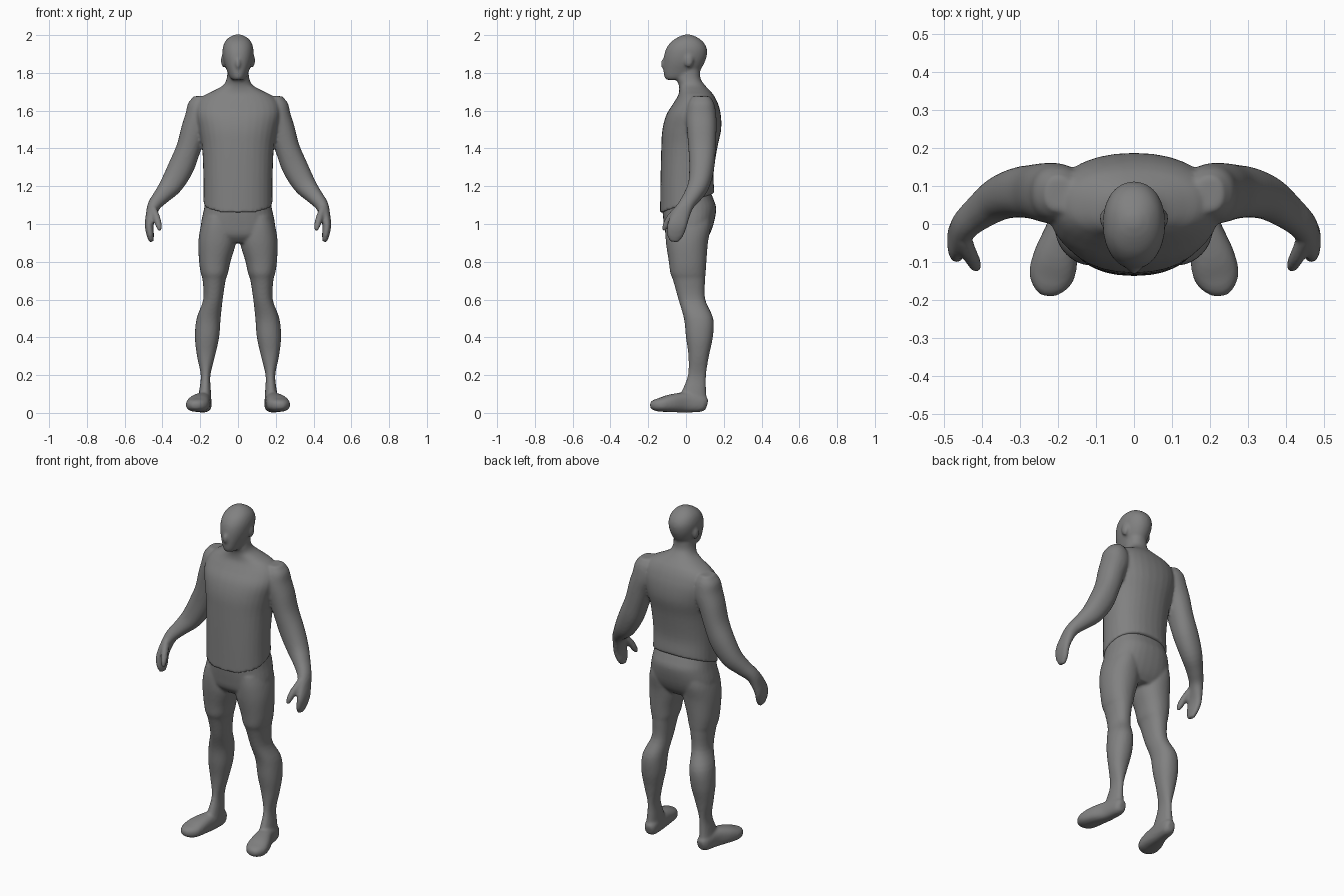
import bpy, bmesh, math
from mathutils import Vector, Matrix

grey = bpy.data.materials.new("mid grey")
grey.diffuse_color = (0.22, 0.22, 0.22, 1)
SIDES = 32


def spline(rows, n=4):
    """Catmull-Rom through rows of any length."""
    out = []
    for i in range(len(rows) - 1):
        p0, p1 = rows[max(i - 1, 0)], rows[i]
        p2, p3 = rows[i + 1], rows[min(i + 2, len(rows) - 1)]
        for k in range(n):
            t = k / n
            out.append([0.5 * (2 * b + (c - a) * t + (2 * a - 5 * b + 4 * c - d) * t * t
                               + (3 * b - a - 3 * c + d) * t ** 3)
                        for a, b, c, d in zip(p0, p1, p2, p3)])
    out.append(list(rows[-1]))
    return out


def unit_ring(power):
    pts = []
    for k in range(SIDES):
        a = 2 * math.pi * k / SIDES
        c, s = math.cos(a), math.sin(a)
        pts.append((math.copysign(abs(c) ** (2 / power), c),
                    math.copysign(abs(s) ** (2 / power), s)))
    return pts


def skin(bm, rings):
    """Bridge rings of points and close both ends."""
    vs = [[bm.verts.new(p) for p in r] for r in rings]
    for a, b in zip(vs, vs[1:]):
        for k in range(SIDES):
            j = (k + 1) % SIDES
            bm.faces.new((a[k], a[j], b[j], b[k]))
    bm.faces.new(vs[0][::-1])
    bm.faces.new(vs[-1])


def column(bm, rows, power=2.2, sx=1):
    """Stack of level rings: z, x min, x max, y min, y max, slope along y."""
    rings = []
    for z, x0, x1, y0, y1, slope in spline(rows):
        ring = []
        for c, s in unit_ring(power):
            y = (y0 + y1) / 2 + s * (y1 - y0) / 2
            ring.append((sx * ((x0 + x1) / 2 + c * (x1 - x0) / 2), y, z + slope * y))
        rings.append(ring)
    skin(bm, rings)


def tube(bm, rows, ref, power=2.2, sx=1):
    """Tube along a path: x, y, z, radius across, radius along ref."""
    rows = spline(rows)
    pts = [Vector(r[:3]) for r in rows]
    rings = []
    for i, r in enumerate(rows):
        t = (pts[min(i + 1, len(pts) - 1)] - pts[max(i - 1, 0)]).normalized()
        v = (ref - t * ref.dot(t)).normalized()
        u = v.cross(t)
        ring = [pts[i] + u * (c * r[3]) + v * (s * r[4]) for c, s in unit_ring(power)]
        rings.append([(sx * p.x, p.y, p.z) for p in ring])
    skin(bm, rings)


def blob(bm, loc, size):
    m = Matrix.Translation(loc) @ Matrix.Diagonal((*size, 1))
    bmesh.ops.create_uvsphere(bm, u_segments=20, v_segments=12, radius=1, matrix=m)


def finish(bm, name, smooth):
    """Fuse the overlapping parts into one smooth surface."""
    bmesh.ops.recalc_face_normals(bm, faces=bm.faces)
    me = bpy.data.meshes.new(name)
    bm.to_mesh(me)
    bm.free()
    me.materials.append(grey)
    ob = bpy.data.objects.new(name, me)
    bpy.context.collection.objects.link(ob)
    r = ob.modifiers.new("fuse", 'REMESH')
    r.mode = 'VOXEL'
    r.voxel_size = 0.008
    r.use_smooth_shade = True
    s = ob.modifiers.new("soften", 'SMOOTH')
    s.factor = 0.5
    s.iterations = smooth
    return ob


def centred(rows):
    return [(z, -rx, rx, y0, y1, k) for z, rx, y0, y1, k in rows]


Y, Z = Vector((0, 1, 0)), Vector((0, 0, 1))

# ---- upper body: shirt trunk running up into the neck
bm = bmesh.new()
column(bm, centred([
    (1.108, .184, -.137, .150, .37), (1.135, .183, -.137, .149, .35),
    (1.25, .183, -.135, .146, .12), (1.40, .190, -.131, .165, 0),
    (1.50, .208, -.125, .186, 0), (1.58, .225, -.103, .184, 0),
    (1.64, .215, -.066, .168, 0), (1.68, .180, -.042, .148, 0),
    (1.705, .130, -.036, .128, 0), (1.735, .078, -.038, .100, 0),
    (1.77, .060, -.050, .077, 0), (1.82, .055, -.050, .075, 0)]), 2.25)

# head
column(bm, centred([
    (1.763, .030, -.105, -.02, 0), (1.78, .045, -.115, .04, 0),
    (1.81, .058, -.119, .072, 0), (1.85, .073, -.119, .096, 0),
    (1.89, .081, -.116, .110, 0), (1.93, .081, -.104, .110, 0),
    (1.965, .069, -.078, .090, 0), (1.99, .044, -.040, .056, 0),
    (2.003, .014, -.006, .022, 0)]), 2.15)
blob(bm, (0, -.114, 1.848), (.014, .020, .030))

for sx in (-1, 1):
    # ear
    blob(bm, (sx * .078, .015, 1.865), (.012, .024, .036))
    # arm and hand
    tube(bm, [
        (.200, .080, 1.677, .035, .045), (.200, .080, 1.635, .065, .070),
        (.206, .080, 1.57, .073, .080), (.232, .083, 1.50, .069, .078),
        (.262, .085, 1.40, .065, .072), (.302, .083, 1.30, .068, .066),
        (.352, .068, 1.21, .060, .057), (.402, .035, 1.15, .045, .047),
        (.443, .000, 1.10, .035, .041), (.462, -.030, 1.04, .027, .048),
        (.470, -.048, .99, .023, .051), (.464, -.058, .94, .019, .043),
        (.458, -.060, .905, .011, .022)], Y, sx=sx)
    # thumb
    tube(bm, [(.448, -.04, 1.08, .018, .022), (.430, -.085, 1.03, .019, .020),
              (.419, -.108, .99, .016, .017), (.414, -.120, .965, .008, .008)], Y, sx=sx)
finish(bm, "upper_body", 4)

# ---- lower body: pelvis
bm = bmesh.new()
column(bm, centred([
    (1.17, .168, -.120, .130, 0), (1.13, .172, -.122, .146, 0),
    (1.08, .180, -.125, .160, 0), (1.00, .196, -.117, .146, 0),
    (.94, .190, -.105, .122, 0), (.90, .150, -.070, .090, 0)]), 2.4)

for sx in (-1, 1):
    # leg
    column(bm, [
        (1.04, .03, .180, -.105, .130, 0), (.98, .02, .199, -.110, .130, 0),
        (.90, .012, .210, -.106, .116, 0), (.80, .040, .206, -.091, .108, 0),
        (.74, .053, .197, -.083, .104, 0), (.70, .066, .187, -.068, .101, 0),
        (.60, .081, .184, -.040, .102, 0), (.50, .092, .219, -.011, .144, 0),
        (.40, .100, .228, .000, .142, 0), (.30, .122, .217, .013, .121, 0),
        (.20, .146, .197, .010, .106, 0), (.12, .144, .205, -.020, .106, 0),
        (.06, .142, .213, -.050, .110, 0), (.012, .150, .205, -.050, .102, 0)], sx=sx)
    # foot
    tube(bm, [
        (.173, .112, .045, .020, .025), (.175, .085, .050, .036, .044),
        (.185, .000, .055, .043, .053), (.205, -.080, .051, .058, .047),
        (.217, -.135, .043, .060, .037), (.222, -.170, .041, .043, .028),
        (.223, -.190, .040, .018, .014)], Z, 2.5, sx=sx)
finish(bm, "lower_body", 4)
